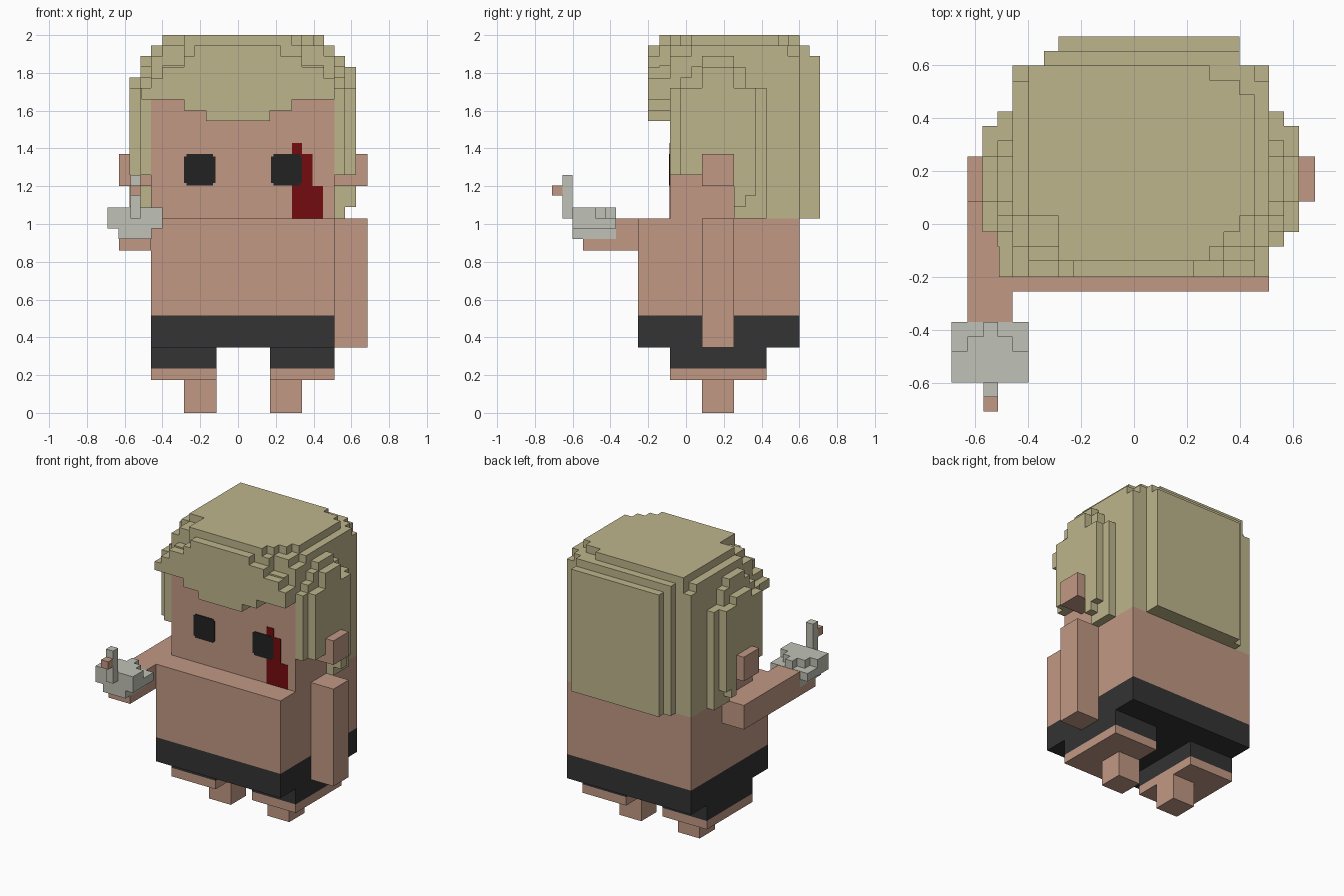
import bpy, bmesh

cube = bpy.data.objects.get("Cube")
if cube:
    bpy.data.objects.remove(cube, do_unlink=True)


def material(name, rgb):
    lin = [((c / 255 + 0.055) / 1.055) ** 2.4 if c > 10 else c / 255 / 12.92 for c in rgb]
    m = bpy.data.materials.new(name)
    m.use_nodes = True
    m.diffuse_color = (*lin, 1)
    bsdf = m.node_tree.nodes["Principled BSDF"]
    bsdf.inputs["Base Color"].default_value = (*lin, 1)
    bsdf.inputs["Roughness"].default_value = 0.9
    return m


SKIN = material("skin", (193, 153, 133))
HAIR = material("blond hair", (190, 181, 140))
METAL = material("pale metal", (192, 193, 182))
SHORTS = material("charcoal cloth", (51, 51, 51))
EYE = material("eye black", (34, 34, 34))
BLOOD = material("dark red", (116, 12, 16))


def finish(name, bm, mat):
    bmesh.ops.recalc_face_normals(bm, faces=bm.faces)
    me = bpy.data.meshes.new(name)
    bm.to_mesh(me)
    bm.free()
    me.materials.append(mat)
    ob = bpy.data.objects.new(name, me)
    bpy.context.collection.objects.link(ob)
    return ob


def boxes(name, mat, *spans):
    """Blocks given as x0, x1, y0, y1, z0, z1."""
    bm = bmesh.new()
    for x0, x1, y0, y1, z0, z1 in spans:
        vs = bmesh.ops.create_cube(bm, size=1)["verts"]
        for v in vs:
            v.co = (x0 if v.co.x < 0 else x1, y0 if v.co.y < 0 else y1, z0 if v.co.z < 0 else z1)
    return finish(name, bm, mat)


def prism(name, mat, outline, axis, lo, hi):
    """Extrude a stepped 2D outline along one axis (0, 1 or 2)."""
    def place(p, d):
        c = list(p)
        c.insert(axis, d)
        return c
    bm = bmesh.new()
    face = bm.faces.new([bm.verts.new(place(p, lo)) for p in outline])
    new = bmesh.ops.extrude_face_region(bm, geom=[face])["geom"]
    for v in new:
        if isinstance(v, bmesh.types.BMVert):
            v.co[axis] = hi
    return finish(name, bm, mat)


# Torso, shorts and legs
L, R = -0.46, 0.51
boxes("torso", SKIN, (L, R, -0.255, 0.6, 0.515, 1.03))
boxes("shorts", SHORTS, (L, R, -0.255, 0.6, 0.345, 0.515))
for side, x0, x1, f0 in (("right", L, -0.115, -0.285), ("left", 0.17, R, 0.17)):
    boxes(side + "_shorts_leg", SHORTS, (x0, x1, -0.085, 0.425, 0.235, 0.345))
    boxes(side + "_thigh", SKIN, (x0, x1, -0.085, 0.425, 0.175, 0.235))
    boxes(side + "_foot", SKIN, (f0, f0 + 0.17, 0.085, 0.255, 0, 0.175))

# Arms: left hangs, right reaches forward
boxes("left_arm", SKIN, (R, 0.685, 0.085, 0.255, 0.345, 1.03))
boxes("right_arm", SKIN, (-0.63, L, -0.545, 0.255, 0.86, 1.03))

# Head and ears
boxes("head", SKIN, (L, R, -0.085, 0.255, 1.03, 1.7))
boxes("left_ear", SKIN, (R, 0.685, 0.085, 0.255, 1.2, 1.37))
boxes("right_ear", SKIN, (-0.63, L, 0.085, 0.255, 1.2, 1.37))

# Eyes with clipped corners, and the red streak
for side, x in (("right", -0.285), ("left", 0.175)):
    c = 0.012
    boxes(side + "_eye", EYE, (x, x + 0.165, -0.091, -0.085, 1.205 + c, 1.37 - c),
          (x + c, x + 0.165 - c, -0.091, -0.085, 1.205, 1.37))
prism("red_streak", BLOOD, [(0.285, 1.03), (0.45, 1.03), (0.45, 1.2), (0.395, 1.2), (0.395, 1.37),
                            (0.34, 1.37), (0.34, 1.43), (0.285, 1.43)], 1, -0.088, -0.085)

# Hair: core, crown and back
boxes("hair_core", HAIR, (L, R, 0.255, 0.6, 1.03, 1.89), (L, R, -0.085, 0.255, 1.7, 1.89),
      (L, R, 0.03, 0.54, 1.89, 1.945), (-0.4, 0.455, -0.085, 0.6, 1.89, 1.945),
      (-0.4, 0.455, -0.14, -0.085, 1.7, 1.84), (-0.285, 0.34, -0.14, -0.085, 1.84, 1.945))
prism("hair_crown", HAIR, [(-0.4, 0.6), (0.285, 0.6), (0.285, 0.545), (0.4, 0.545), (0.4, 0.49),
                           (0.455, 0.49), (0.455, 0.03), (0.4, 0.03), (0.4, -0.03), (0.34, -0.03),
                           (0.34, -0.085), (0.285, -0.085), (0.285, -0.14), (-0.285, -0.14),
                           (-0.285, 0.03), (-0.4, 0.03)], 2, 1.945, 2.0)
boxes("hair_back", HAIR, (-0.34, 0.4, 0.6, 0.655, 1.03, 1.945),
      (-0.285, 0.4, 0.655, 0.71, 1.03, 1.89))

# Stepped fringe
prism("hair_fringe", HAIR, [(-0.51, 1.66), (-0.51, 1.72), (-0.46, 1.72), (-0.46, 1.77), (-0.4, 1.77),
                            (-0.4, 1.83), (-0.285, 1.83), (-0.285, 1.89), (-0.23, 1.89),
                            (-0.23, 1.945), (0.225, 1.945), (0.225, 1.89), (0.34, 1.89),
                            (0.34, 1.83), (0.455, 1.83), (0.455, 1.77), (0.51, 1.77), (0.51, 1.66),
                            (0.285, 1.66), (0.285, 1.6), (0.17, 1.6), (0.17, 1.545), (-0.17, 1.545),
                            (-0.17, 1.6), (-0.285, 1.6), (-0.285, 1.66)], 1, -0.2, -0.085)

# Two stepped layers of hair on each side
INNER = [(-0.085, 1.26), (-0.085, 1.72), (-0.03, 1.72), (-0.03, 1.775), (0.03, 1.775), (0.03, 1.835),
         (0.085, 1.835), (0.085, 1.89), (0.255, 1.89), (0.255, 1.83), (0.315, 1.83), (0.315, 1.72),
         (0.425, 1.72), (0.425, 1.03), (0.255, 1.03), (0.255, 1.26)]
OUTER = [(-0.03, 1.26), (-0.03, 1.72), (0.085, 1.72), (0.085, 1.83), (0.255, 1.83), (0.255, 1.72),
         (0.37, 1.72), (0.37, 1.15), (0.315, 1.15), (0.315, 1.09), (0.255, 1.09), (0.255, 1.26)]
for side, x, s in (("left", R, 1), ("right", L, -1)):
    prism(side + "_hair_inner", HAIR, INNER, 0, x, x + s * 0.057)
    top = 1.83 if s > 0 else 1.775
    prism(side + "_hair_outer", HAIR, [(y, min(z, top)) for y, z in OUTER], 0, x + s * 0.057, x + s * 0.114)

# Metal hand piece with its upright prong
boxes("hand_block", METAL, (-0.632, -0.458, -0.6, -0.37, 0.92, 0.975),
      (-0.69, -0.4, -0.6, -0.37, 0.975, 1.032))
prism("hand_plate", METAL, [(-0.69, -0.6), (-0.4, -0.6), (-0.4, -0.48), (-0.46, -0.48), (-0.46, -0.425),
                            (-0.515, -0.425), (-0.515, -0.37), (-0.57, -0.37), (-0.57, -0.425),
                            (-0.63, -0.425), (-0.63, -0.48), (-0.69, -0.48)], 2, 1.032, 1.088)
boxes("hand_prong", METAL, (-0.57, -0.515, -0.655, -0.6, 1.03, 1.26))
boxes("prong_tip", SKIN, (-0.57, -0.515, -0.71, -0.655, 1.15, 1.205))
